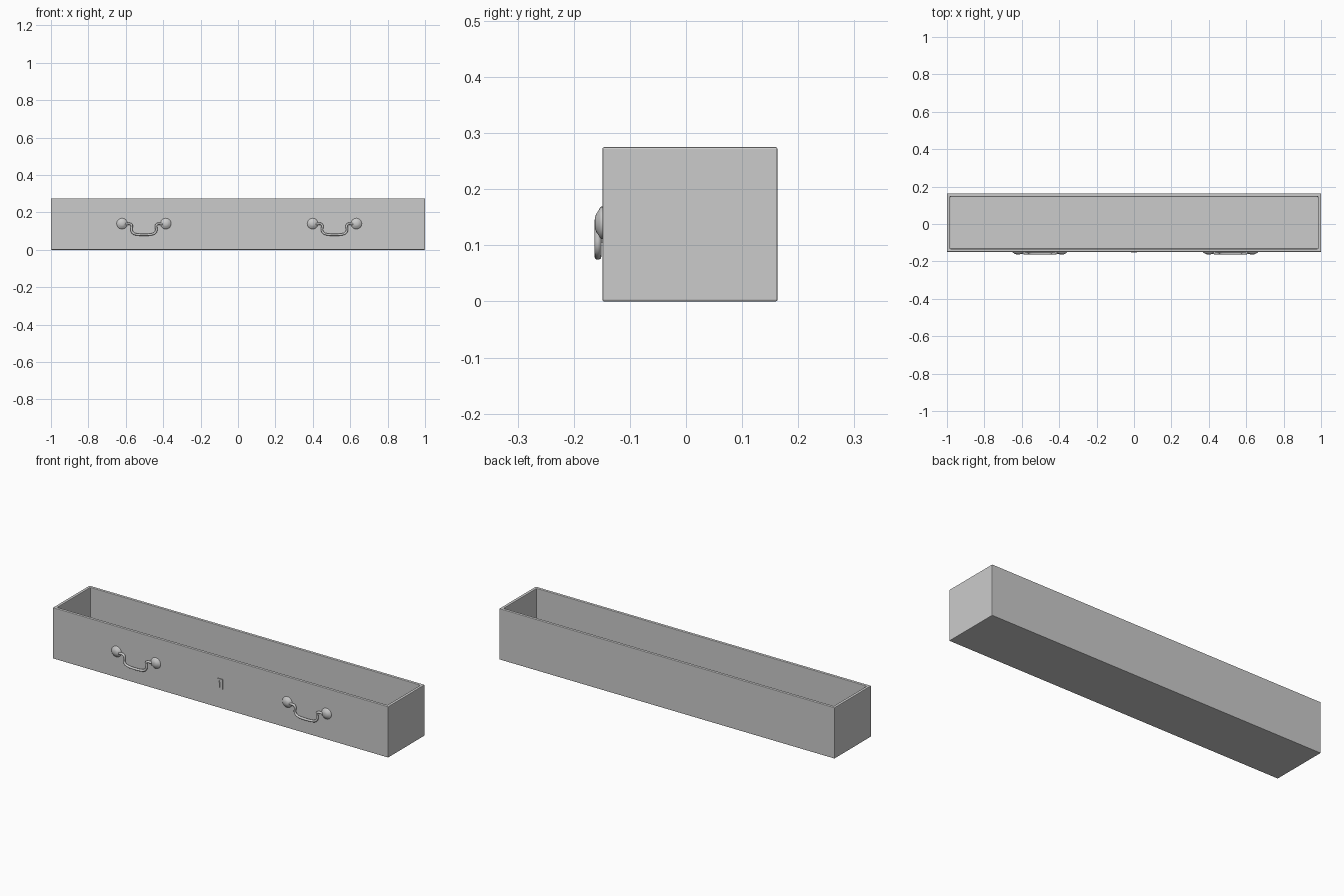
import bpy, bmesh, math
from mathutils import Matrix

if "Cube" in bpy.data.objects:
    bpy.data.objects.remove(bpy.data.objects["Cube"])

FRONT, BACK, HEIGHT = -0.149, 0.163, 0.275


def make_object(name, bm):
    bmesh.ops.recalc_face_normals(bm, faces=bm.faces)
    mesh = bpy.data.meshes.new(name)
    bm.to_mesh(mesh)
    bm.free()
    obj = bpy.data.objects.new(name, mesh)
    bpy.context.collection.objects.link(obj)
    return obj


def add_bevel(obj, width, segments):
    mod = obj.modifiers.new("soft_edges", 'BEVEL')
    mod.width, mod.segments = width, segments
    mod.limit_method = 'ANGLE'


def smooth(obj, angle=35):
    bpy.ops.object.select_all(action='DESELECT')
    obj.select_set(True)
    bpy.context.view_layer.objects.active = obj
    bpy.ops.object.shade_smooth_by_angle(angle=math.radians(angle))


# Open drawer box: block with its top inset and pushed down to the floor
bm = bmesh.new()
bmesh.ops.create_cube(bm, size=1)
bmesh.ops.scale(bm, vec=(2, BACK - FRONT, HEIGHT), verts=bm.verts)
bmesh.ops.translate(bm, vec=(0, (BACK + FRONT) / 2, HEIGHT / 2), verts=bm.verts)
bm.normal_update()
top = max(bm.faces, key=lambda f: f.calc_center_median().z)
bmesh.ops.inset_region(bm, faces=[top], thickness=0.023)
inner = bmesh.ops.extrude_face_region(bm, geom=[top])
bm.faces.remove(top) if top.is_valid else None
floor = [v for v in inner["geom"] if isinstance(v, bmesh.types.BMVert)]
bmesh.ops.translate(bm, vec=(0, 0, 0.022 - HEIGHT), verts=floor)
drawer = make_object("drawer_box", bm)
add_bevel(drawer, 0.003, 2)


# Domed handle mounts, lathed from a half profile (radius, distance from front)
def mount(name, x, z):
    profile = [(0.029, -0.002), (0.029, 0.002), (0.0265, 0.0045), (0.022, 0.007),
               (0.017, 0.0105), (0.011, 0.013), (0.005, 0.0138), (0, 0.014)]
    bm = bmesh.new()
    verts = [bm.verts.new((r, -d, 0)) for r, d in profile]
    edges = [bm.edges.new(pair) for pair in zip(verts, verts[1:])]
    bmesh.ops.spin(bm, geom=verts + edges, cent=(0, 0, 0), axis=(0, 1, 0),
                   angle=math.tau, steps=24)
    bmesh.ops.remove_doubles(bm, verts=bm.verts, dist=1e-5)
    obj = make_object(name, bm)
    obj.location = (x, FRONT, z)
    smooth(obj, 50)


# Swinging bail: one half path mirrored, swept with a round section
def bail(name, x):
    half = [(0.1, -0.153, 0.137), (0.087, -0.156, 0.139), (0.074, -0.157, 0.140),
            (0.064, -0.157, 0.132), (0.066, -0.157, 0.117), (0.067, -0.157, 0.100),
            (0.055, -0.157, 0.085), (0.030, -0.157, 0.081)]
    path = half + [(0, -0.157, 0.080)] + [(-a, b, c) for a, b, c in reversed(half)]
    curve = bpy.data.curves.new(name, 'CURVE')
    curve.dimensions = '3D'
    curve.bevel_depth, curve.bevel_resolution = 0.0062, 3
    curve.use_fill_caps = True
    spline = curve.splines.new('NURBS')
    spline.points.add(len(path) - 1)
    for point, co in zip(spline.points, path):
        point.co = (*co, 1)
    spline.use_endpoint_u = True
    spline.order_u, spline.resolution_u = 3, 4
    obj = bpy.data.objects.new(name, curve)
    obj.location.x = x
    bpy.context.collection.objects.link(obj)


for side, cx in (("left", -0.503), ("right", 0.516)):
    mount(side + "_handle_outer_mount", cx - 0.117, 0.14)
    mount(side + "_handle_inner_mount", cx + 0.117, 0.14)
    bail(side + "_handle_bail", cx)

# Keyhole plate: thin frame around a keyhole-shaped opening
bm = bmesh.new()
bmesh.ops.create_cube(bm, size=1)
bmesh.ops.scale(bm, vec=(0.03, 0.007, 0.054), verts=bm.verts)
bmesh.ops.translate(bm, vec=(0, FRONT - 0.0005, 0.132), verts=bm.verts)
plate = make_object("keyhole_plate", bm)

bm = bmesh.new()
outline = [(-0.003, 0.112), (0.003, 0.112), (0.003, 0.138)]
for i in range(9):
    a = math.radians(-60 + 300 * i / 8)
    outline.append((0.0075 * math.cos(a), 0.1445 + 0.0075 * math.sin(a)))
outline.append((-0.003, 0.138))
face = bm.faces.new([bm.verts.new((x, FRONT - 0.02, z)) for x, z in outline])
ext = bmesh.ops.extrude_face_region(bm, geom=[face])
bmesh.ops.translate(bm, vec=(0, 0.04, 0),
                    verts=[v for v in ext["geom"] if isinstance(v, bmesh.types.BMVert)])
cutter = make_object("keyhole_cutter", bm)
cutter.hide_render = True
cutter.hide_set(True)
cut = plate.modifiers.new("keyhole", 'BOOLEAN')
cut.operation, cut.object, cut.solver = 'DIFFERENCE', cutter, 'EXACT'
